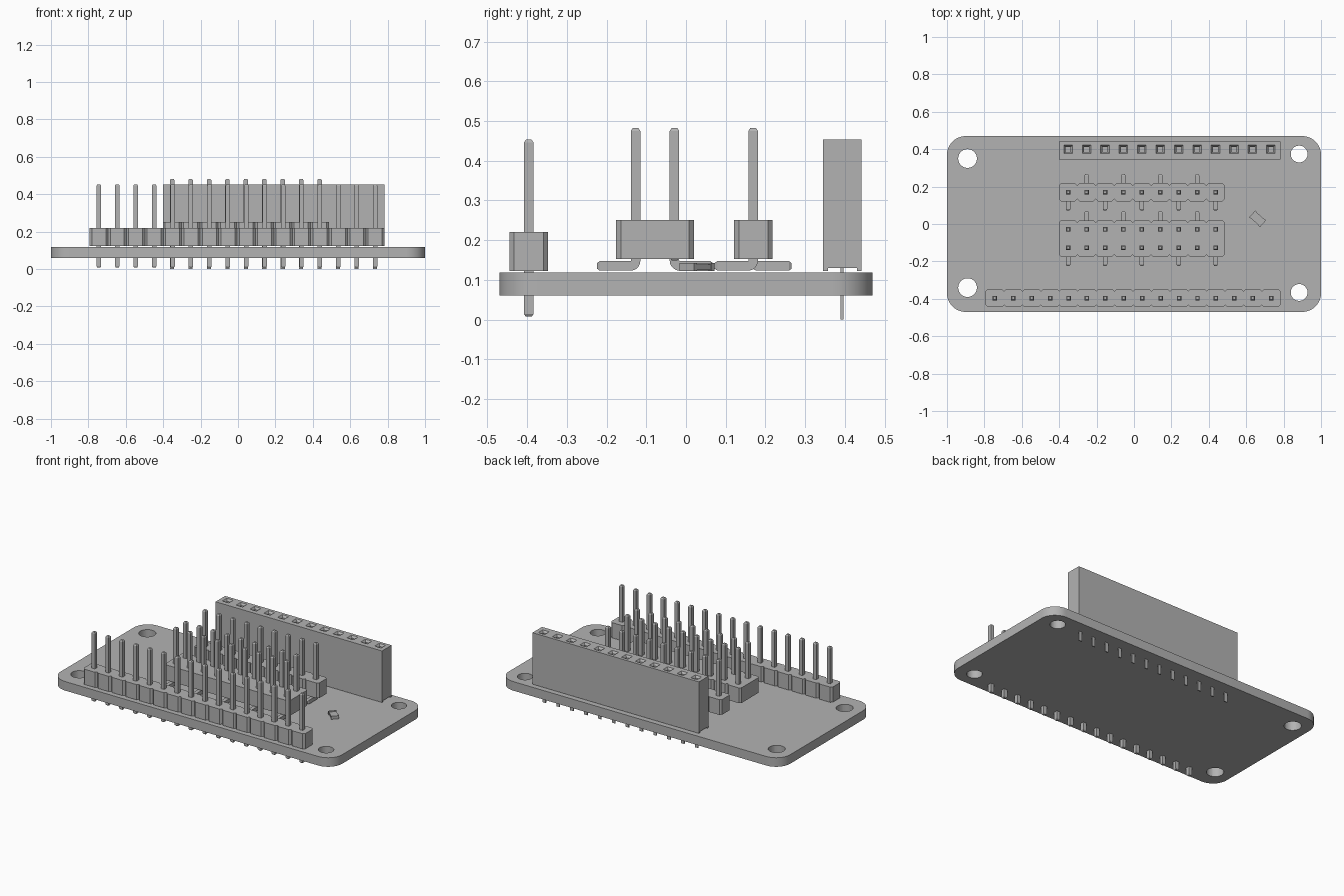
import bpy, bmesh, math
from mathutils import Matrix

if "Cube" in bpy.data.objects:
    bpy.data.objects.remove(bpy.data.objects["Cube"])

grey = bpy.data.materials.new("grey")
grey.diffuse_color = (0.45, 0.45, 0.45, 1)
grey.use_nodes = True
grey.node_tree.nodes["Principled BSDF"].inputs["Base Color"].default_value = grey.diffuse_color

PITCH = 0.0985
X0 = -0.352          # first column of the upper headers
W = 0.012            # pin half width


def finish(name, bm, smooth=False):
    bmesh.ops.recalc_face_normals(bm, faces=bm.faces)
    me = bpy.data.meshes.new(name)
    bm.to_mesh(me)
    bm.free()
    me.materials.append(grey)
    ob = bpy.data.objects.new(name, me)
    bpy.context.collection.objects.link(ob)
    if smooth:
        bpy.ops.object.select_all(action='DESELECT')
        ob.select_set(True)
        bpy.context.view_layer.objects.active = ob
        bpy.ops.object.shade_smooth_by_angle(angle=math.radians(30))
    return ob


def loft(bm, rings):
    loops = [[bm.verts.new(p) for p in r] for r in rings]
    n = len(loops[0])
    for a, b in zip(loops, loops[1:]):
        for i in range(n):
            j = (i + 1) % n
            bm.faces.new((a[i], a[j], b[j], b[i]))
    bm.faces.new(loops[0][::-1])
    bm.faces.new(loops[-1])


def prism(bm, outline, z0, z1):
    loft(bm, [[(x, y, z) for x, y in outline] for z in (z0, z1)])


def box(bm, x0, x1, y0, y1, z0, z1):
    prism(bm, [(x0, y0), (x1, y0), (x1, y1), (x0, y1)], z0, z1)


def cut(ob, bm):
    # Subtract a temporary cutter and discard it
    cutter = finish("cutter", bm)
    cutter.hide_render = True
    mod = ob.modifiers.new("cut", 'BOOLEAN')
    mod.operation, mod.solver, mod.object = 'DIFFERENCE', 'EXACT', cutter
    bpy.context.view_layer.objects.active = ob
    bpy.ops.object.modifier_apply(modifier=mod.name)
    bpy.data.objects.remove(cutter)


def pin(bm, x, y, z0, z1, foot=0):
    # Square pin with tapered tips; foot = -1 / 1 bends the bottom along y
    s, c = W * 0.6, 0.007
    path = []        # y, z, travel angle in the yz plane, half width
    if foot:
        zf, r = 0.135, 0.013
        tip = y + foot * 0.097
        along = math.pi if foot > 0 else 0
        path += [(tip, zf, along, s), (tip - foot * c, zf, along, W)]
        for k in range(6):
            t = math.pi / 2 * k / 5
            path.append((y + foot * (r - r * math.sin(t)),
                         zf + r - r * math.cos(t),
                         along - foot * t, W))
    else:
        path += [(y, z0, math.pi / 2, s), (y, z0 + c, math.pi / 2, W)]
    path += [(y, z1 - c, math.pi / 2, W), (y, z1, math.pi / 2, s)]
    rings = []
    for py, pz, a, h in path:
        ny, nz = -math.sin(a) * h, math.cos(a) * h
        rings.append([(x - h, py - ny, pz - nz), (x + h, py - ny, pz - nz),
                      (x + h, py + ny, pz + nz), (x - h, py + ny, pz + nz)])
    loft(bm, rings)


def housing(name, first, count, y0, y1, z0, z1):
    # Strip of joined blocks with chamfered vertical corners
    c, front, back = 0.012, [], []
    for i in range(count):
        a = first + (i - 0.5) * PITCH
        b = a + PITCH
        if i == 0:
            front.append((a, y0 + c))
            back.append((a, y1 - c))
        front += [(a + c, y0), (b - c, y0), (b, y0 + c)]
        back += [(a + c, y1), (b - c, y1), (b, y1 - c)]
    bm = bmesh.new()
    prism(bm, front + back[::-1], z0, z1)
    finish(name, bm)


# Circuit board with rounded corners and four mounting holes
outline = []
for cx, cy, start in ((0.9, 0.37, 0), (-0.9, 0.37, 90),
                      (-0.9, -0.37, 180), (0.9, -0.37, 270)):
    for k in range(13):
        t = math.radians(start + 90 * k / 12)
        outline.append((cx + 0.1 * math.cos(t), cy + 0.1 * math.sin(t)))
bm = bmesh.new()
prism(bm, outline, 0.06, 0.118)
board = finish("circuit_board", bm, True)
bm = bmesh.new()
for hx, hy, r in ((-0.89, 0.35, 0.05), (-0.89, -0.34, 0.05),
                  (0.883, 0.374, 0.045), (0.883, -0.366, 0.045)):
    prism(bm, [(hx + r * math.cos(k * math.pi / 20), hy + r * math.sin(k * math.pi / 20))
               for k in range(40)], 0.0, 0.2)
cut(board, bm)
bpy.ops.object.select_all(action='DESELECT')
board.select_set(True)
bpy.ops.object.shade_smooth_by_angle(angle=math.radians(30))

# Long through-hole pin header along the front edge
housing("front_header_housing", -0.744, 16, -0.445, -0.347, 0.122, 0.22)
bm = bmesh.new()
for i in range(16):
    pin(bm, -0.744 + i * PITCH, -0.396, 0.007, 0.453)
finish("front_header_pins", bm)

# Surface-mount headers, with feet alternating between the two sides
housing("double_header_housing", X0, 9, -0.176, 0.02, 0.152, 0.25)
housing("single_header_housing", X0, 9, 0.121, 0.218, 0.152, 0.25)
double, single = bmesh.new(), bmesh.new()
for i in range(9):
    x = X0 + i * PITCH
    even = i % 2 == 0
    pin(double, x, -0.127, 0.149, 0.482, -1 if even else 0)
    pin(double, x, -0.029, 0.149, 0.482, 0 if even else 1)
    pin(single, x, 0.169, 0.149, 0.482, -1 if even else 1)
finish("double_header_pins", double)
finish("single_header_pins", single)

# Tall socket strip with funnel openings and a relieved underside
bm = bmesh.new()
box(bm, -0.401, 0.782, 0.345, 0.442, 0.122, 0.453)
socket = finish("socket_strip", bm)
bm = bmesh.new()
box(bm, -0.5, 0.9, 0.357, 0.430, 0.1, 0.130)
for i in range(12):
    x, y = X0 + i * PITCH, 0.399
    loft(bm, [[(x - h, y - h, z), (x + h, y - h, z), (x + h, y + h, z), (x - h, y + h, z)]
              for h, z in ((0.013, 0.3), (0.013, 0.44), (0.023, 0.453), (0.023, 0.47))])
cut(socket, bm)

# Flat solder tails under the socket strip
bm = bmesh.new()
for i in range(12):
    x = X0 + i * PITCH
    box(bm, x - 0.011, x + 0.011, 0.3895, 0.3965, 0.0, 0.135)
finish("socket_tails", bm)

# Small chip component, turned on the board, with two end caps
turn = Matrix.Translation((0.661, 0.028, 0)) @ Matrix.Rotation(math.radians(-42), 4, 'Z')
for name, parts in (("chip_body", [(-0.03, 0.03, -0.022, 0.022, 0.125, 0.139)]),
                    ("chip_end_caps", [(-0.039, -0.027, -0.024, 0.024, 0.122, 0.142),
                                       (0.027, 0.039, -0.024, 0.024, 0.122, 0.142)])):
    bm = bmesh.new()
    for p in parts:
        box(bm, *p)
    finish(name, bm).matrix_world = turn
